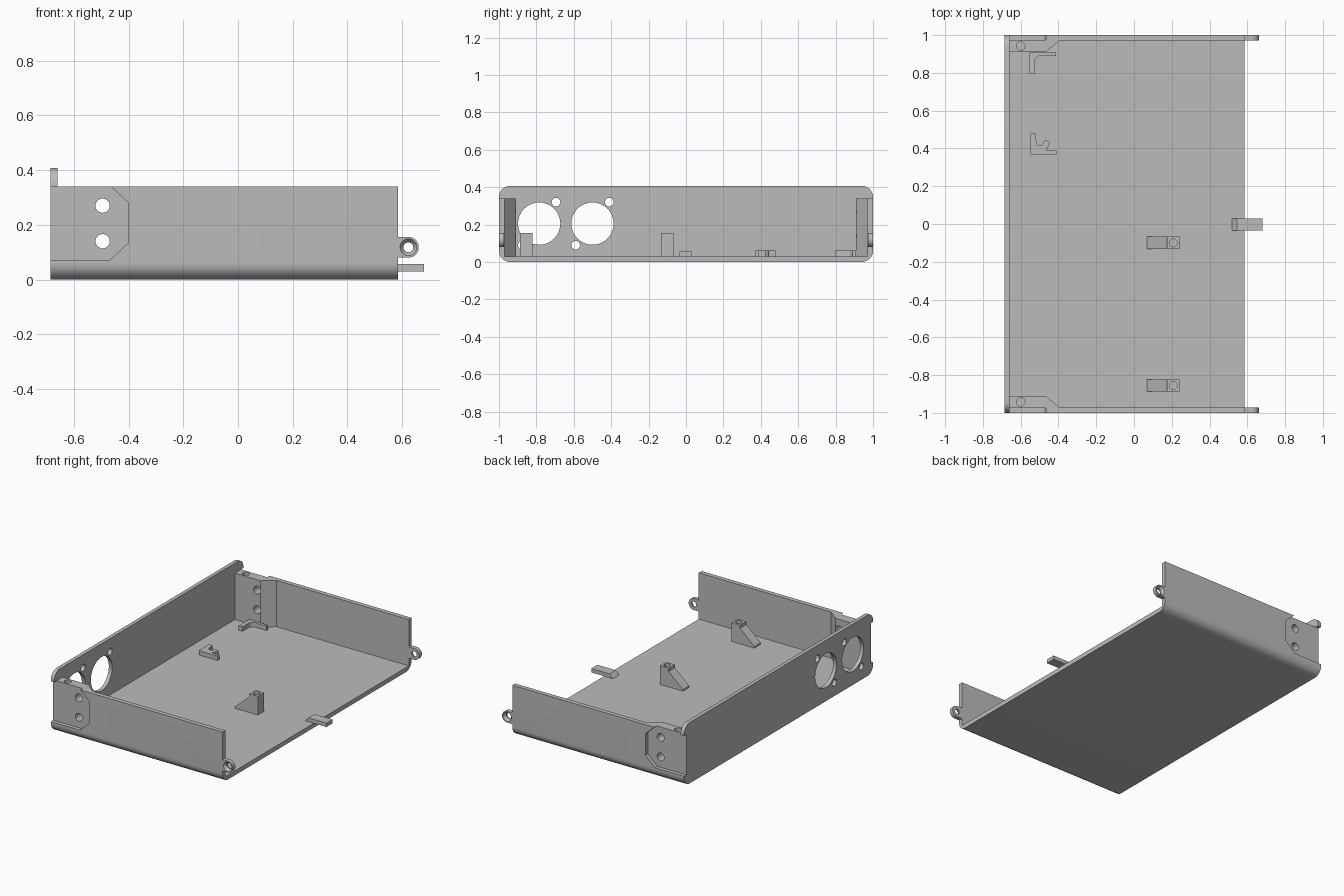
import bpy, bmesh
from math import sin, cos, pi, radians
from mathutils import Matrix

if "Cube" in bpy.data.objects:
    bpy.data.objects.remove(bpy.data.objects["Cube"])

grey = bpy.data.materials.new("plain grey")
grey.use_nodes = True
COLOUR = (0.5, 0.5, 0.5, 1)
grey.diffuse_color = COLOUR
grey.node_tree.nodes["Principled BSDF"].inputs["Base Color"].default_value = COLOUR


def finish(name, bm):
    bmesh.ops.recalc_face_normals(bm, faces=bm.faces)
    mesh = bpy.data.meshes.new(name)
    bm.to_mesh(mesh)
    bm.free()
    mesh.materials.append(grey)
    obj = bpy.data.objects.new(name, mesh)
    bpy.context.collection.objects.link(obj)
    return obj


def prism(name, pts, axis, lo, hi):
    """Extrude a 2D outline along an axis; outline is in the other two axes."""
    place = {"X": lambda p, t: (t, p[0], p[1]),
             "Y": lambda p, t: (p[0], t, p[1]),
             "Z": lambda p, t: (p[0], p[1], t)}[axis]
    bm = bmesh.new()
    a = [bm.verts.new(place(p, lo)) for p in pts]
    b = [bm.verts.new(place(p, hi)) for p in pts]
    bm.faces.new(a)
    bm.faces.new(b)
    for i in range(len(pts)):
        j = (i + 1) % len(pts)
        bm.faces.new((a[i], a[j], b[j], b[i]))
    return finish(name, bm)


def arc(cx, cy, r, start, end, n=12):
    return [(cx + r * cos(radians(start + (end - start) * i / n)),
             cy + r * sin(radians(start + (end - start) * i / n))) for i in range(n + 1)]


def drill(cx, cy, r, axis, lo, hi):
    return prism("cutter", arc(cx, cy, r, 0, 360, 40)[:-1], axis, lo, hi)


def countersink(x, y, z, side):
    bm = bmesh.new()
    spin = Matrix.Rotation(-side * pi / 2, 4, "X")
    bmesh.ops.create_cone(bm, cap_ends=True, segments=40, radius1=0.016, radius2=0.032,
                          depth=0.022, matrix=Matrix.Translation((x, y, z)) @ spin)
    return finish("cutter", bm)


def cut(obj, cutters):
    for c in cutters:
        mod = obj.modifiers.new("cut", "BOOLEAN")
        mod.operation, mod.solver, mod.object = "DIFFERENCE", "EXACT", c
    bpy.context.view_layer.update()
    result = obj.evaluated_get(bpy.context.evaluated_depsgraph_get())
    mesh = bpy.data.meshes.new_from_object(result)
    obj.modifiers.clear()
    obj.data = mesh
    for c in cutters:
        bpy.data.objects.remove(c)
    return obj


BACK, INNER, FRONT = -0.685, -0.66, 0.585
WALL, FLOOR, TOP, R = 0.97, 0.03, 0.34, 0.06
SCREWS = [(-0.495, 0.27), (-0.495, 0.14)]


def screw_cutters():
    return [drill(x, z, 0.026, "Y", -1.1, 1.1) for x, z in SCREWS]


# Floor and side walls as one folded sheet
sheet = ([(-1, TOP)] + arc(R - 1, R, R, 180, 270) + arc(1 - R, R, R, 270, 360)
         + [(1, TOP), (WALL, TOP), (WALL, FLOOR), (-WALL, FLOOR), (-WALL, TOP)])
shell = prism("floor_and_side_walls", sheet, "X", INNER, FRONT)
recess = [(-0.7, 0.07), (-0.47, 0.07), (-0.4, 0.135), (-0.4, 0.28),
          (-0.465, TOP), (-0.49, 0.365), (-0.7, 0.365)]
cut(shell, [prism("cutter", recess, "Y", *sorted((s * 0.975, s * 1.1))) for s in (-1, 1)]
    + screw_cutters())

# Tall wall with rounded corners, side notches and round openings
half = (arc(1 - R, R, R, 270, 360) + [(1, 0.07), (0.975, 0.07), (0.975, TOP), (1, TOP)]
        + arc(1 - R, 0.407 - R, R, 0, 90))
outline = half + [(-y, z) for y, z in reversed(half)]
tall = prism("tall_wall", outline, "X", BACK, INNER)
holes = []
for y in (-0.785, -0.5):
    holes += [drill(y, 0.205, 0.113, "X", -0.8, -0.6),
              drill(y + 0.09, 0.32, 0.023, "X", -0.8, -0.6),
              drill(y - 0.09, 0.09, 0.023, "X", -0.8, -0.6)]
cut(tall, holes)

for s, side in ((-1, "front"), (1, "rear")):
    # Corner block with screw holes
    block = prism(side + "_corner_block",
                  [(INNER, s * WALL), (INNER, s * 0.91), (-0.47, s * 0.91), (-0.395, s * WALL)],
                  "Z", FLOOR, TOP)
    cut(block, screw_cutters() + [drill(-0.6, s * 0.942, 0.022, "Z", 0.24, 0.4)])

    # Eyelet at the open end of the side wall
    ear = [(FRONT, 0.08)] + arc(0.623, 0.118, 0.038, -90, 90, 20) + [(FRONT, 0.156)]
    eyelet = prism(side + "_eyelet", ear, "Y", *sorted((s * 0.972, s)))
    cut(eyelet, [drill(0.623, 0.118, 0.018, "Y", -1.1, 1.1),
                 countersink(0.623, s * 0.991, 0.118, s)])

# Gusseted screw posts
profile = [(0.24, FLOOR), (0.24, 0.155), (0.175, 0.155), (0.175, 0.135),
           (0.07, 0.04), (0.07, FLOOR)]
for y, label in ((-0.1, "middle"), (-0.855, "front")):
    post = prism(label + "_screw_post", profile, "Y", y - 0.033, y + 0.033)
    cut(post, [drill(0.208, y, 0.021, "Z", 0.06, 0.2)])

# Locating corners on the floor
corner = ([(-0.553, 0.797), (-0.525, 0.797)] + arc(-0.495, 0.86, 0.03, 180, 90, 8)
          + [(-0.412, 0.89), (-0.412, 0.908), (-0.553, 0.908)])
prism("rear_locating_corner", corner, "Z", FLOOR, 0.06)
hook = ([(-0.548, 0.368), (-0.41, 0.368), (-0.41, 0.388), (-0.465, 0.388)]
        + arc(-0.465, 0.425, 0.018, 0, 150, 8)
        + arc(-0.497, 0.435, 0.02, 330, 180, 6) + [(-0.522, 0.478), (-0.548, 0.478)])
prism("inner_locating_corner", hook, "Z", FLOOR, 0.06)

# Latch tongue over the open edge
tongue = [(0.52, FLOOR), (0.545, 0.056), (0.68, 0.056), (0.68, FLOOR)]
prism("latch_tongue", tongue, "Y", -0.035, 0.03)

# Smooth the round surfaces only
bpy.ops.object.select_all(action="SELECT")
for o in bpy.context.selected_objects:
    if o.type != "MESH":
        o.select_set(False)
bpy.context.view_layer.objects.active = shell
bpy.ops.object.shade_smooth_by_angle(angle=radians(30))
